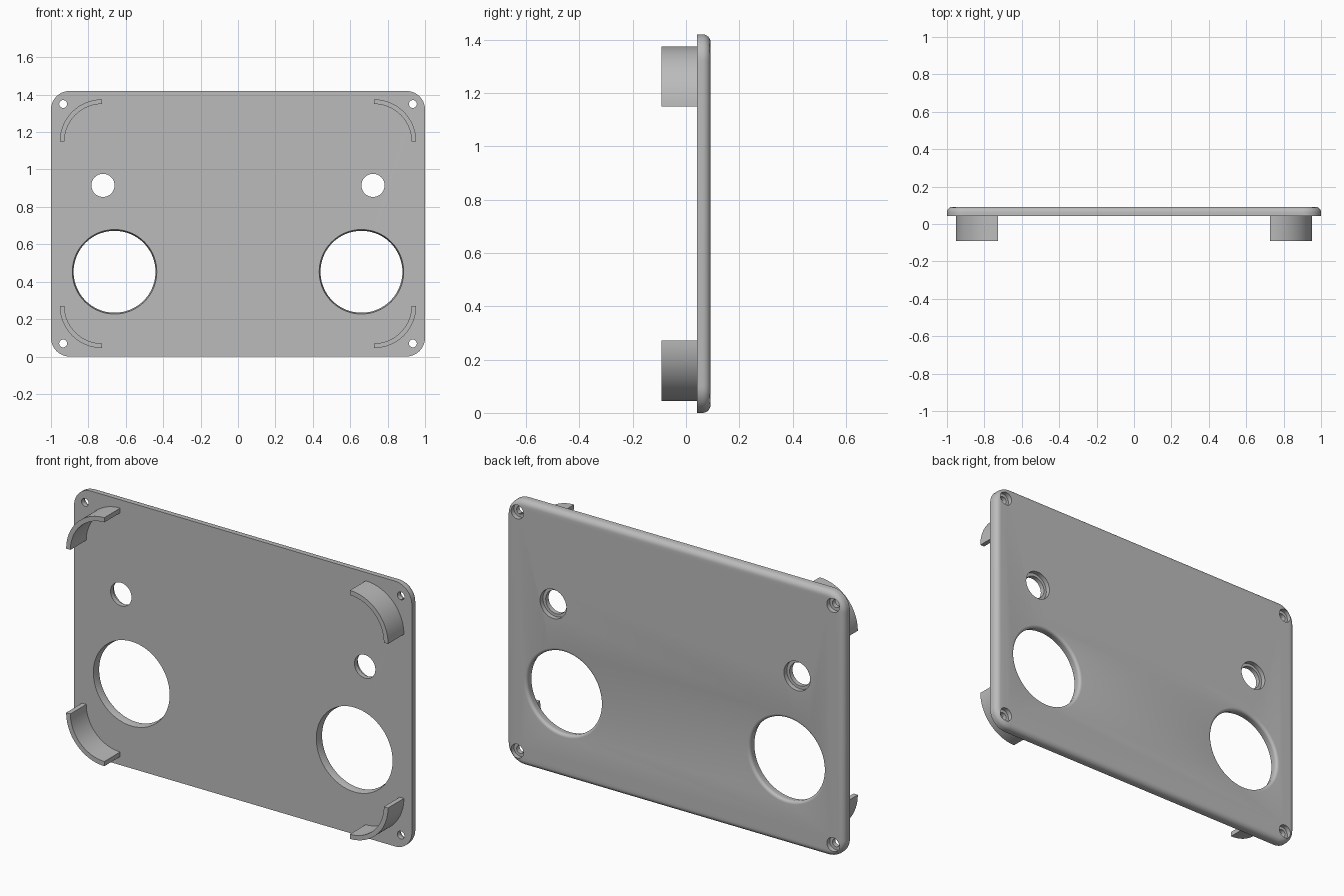
import bpy, bmesh
from math import sin, cos, pi, radians

cube = bpy.data.objects.get("Cube")
if cube:
    bpy.data.objects.remove(cube, do_unlink=True)

W, H = 1.0, 1.42            # half width, full height
FRONT, BACK, TAB_END = 0.042, 0.092, -0.092

grey = bpy.data.materials.new("plain grey")
grey.use_nodes = True
colour = (0.5, 0.5, 0.5, 1)
grey.diffuse_color = colour
grey.node_tree.nodes["Principled BSDF"].inputs["Base Color"].default_value = colour


def loft(name, rings, closed=False):
    """Bridge rings of points; cap the ends unless the loft closes on itself."""
    bm = bmesh.new()
    loops = [[bm.verts.new(p) for p in ring] for ring in rings]
    n = len(loops[0])
    for a, b in zip(loops, loops[1:]):
        for i in range(n):
            j = (i + 1) % n
            bm.faces.new((a[i], a[j], b[j], b[i]))
    bm.faces.new(loops[0])
    bm.faces.new(loops[-1])
    bmesh.ops.recalc_face_normals(bm, faces=bm.faces)
    mesh = bpy.data.meshes.new(name)
    bm.to_mesh(mesh)
    bm.free()
    mesh.materials.append(grey)
    obj = bpy.data.objects.new(name, mesh)
    bpy.context.collection.objects.link(obj)
    return obj


def smooth(obj):
    bpy.ops.object.select_all(action="DESELECT")
    obj.select_set(True)
    bpy.context.view_layer.objects.active = obj
    bpy.ops.object.shade_smooth_by_angle(angle=radians(30))


def outline(inset, y, corner=0.1, steps=12):
    """Rounded rectangle in the xz plane."""
    pts = []
    for k, (sx, sz) in enumerate(((1, 1), (-1, 1), (-1, -1), (1, -1))):
        for i in range(steps + 1):
            a = (k + i / steps) * pi / 2
            r = corner - inset
            pts.append((sx * (W - corner) + r * cos(a), y,
                        H / 2 + sz * (H / 2 - corner) + r * sin(a)))
    return pts


def hole(name, x, z, profile, steps):
    """Round cutter with (radius, y) profile, cut out of the plate."""
    rings = [[(x + r * cos(2 * pi * i / steps), y, z + r * sin(2 * pi * i / steps))
              for i in range(steps)] for r, y in profile]
    cutter = loft(name, rings)
    cutter.hide_render = True
    cutter.hide_set(True)
    mod = plate.modifiers.new(name, "BOOLEAN")
    mod.operation = "DIFFERENCE"
    mod.solver = "EXACT"
    mod.object = cutter
    return cutter


# Plate with a rounded back rim
FILLET = 0.03
rim = [(FILLET * (1 - cos(a)), BACK - FILLET + FILLET * sin(a))
       for a in (i * pi / 12 for i in range(7))]
plate = loft("plate", [outline(0, FRONT)] + [outline(d, y) for d, y in rim])

# Holes: large openings with eased back edge, stepped small and screw holes
ease = 0.016
large = [(0.226, FRONT - 0.02), (0.226, FRONT), (0.219, BACK - ease)]
large += [(0.219 + ease * (1 - cos(a)), BACK - ease + ease * sin(a))
          for a in (i * pi / 10 for i in range(1, 6))]
large.append((0.235, BACK + 0.02))


def stepped(r, wide, depth):
    return [(r, FRONT - 0.02), (r, BACK - depth), (wide, BACK - depth), (wide, BACK + 0.02)]


cutters = []
for side, sx in (("left", 1), ("right", -1)):
    cutters.append(hole(f"{side}_large_hole", sx * 0.66, 0.453, large, 72))
    cutters.append(hole(f"{side}_small_hole", sx * 0.722, 0.915, stepped(0.062, 0.078, 0.025), 40))
    for level, z in (("upper", H - 0.07), ("lower", 0.07)):
        cutters.append(hole(f"{side}_{level}_screw_hole", sx * 0.935, z,
                            stepped(0.021, 0.037, 0.025), 28))

# Bake the cuts, then drop the cutters
bpy.context.view_layer.update()
cut = bpy.data.meshes.new_from_object(plate.evaluated_get(bpy.context.evaluated_depsgraph_get()))
plate.modifiers.clear()
plate.data = cut
for c in cutters:
    bpy.data.objects.remove(c, do_unlink=True)
smooth(plate)

# Curved corner tabs on the front
R, T, STEPS = 0.226, 0.025, 20
for side, sx in (("left", 1), ("right", -1)):
    for level, sz in (("upper", 1), ("lower", -1)):
        arc = [i * pi / 2 / STEPS for i in range(STEPS + 1)]
        section = [(R, a) for a in arc] + [(R - T, a) for a in reversed(arc)]
        rings = [[(sx * (0.727 + r * cos(a)), y, H / 2 + sz * (0.439 + r * sin(a)))
                  for r, a in section] for y in (TAB_END, FRONT + 0.005)]
        smooth(loft(f"{side}_{level}_tab", rings))
